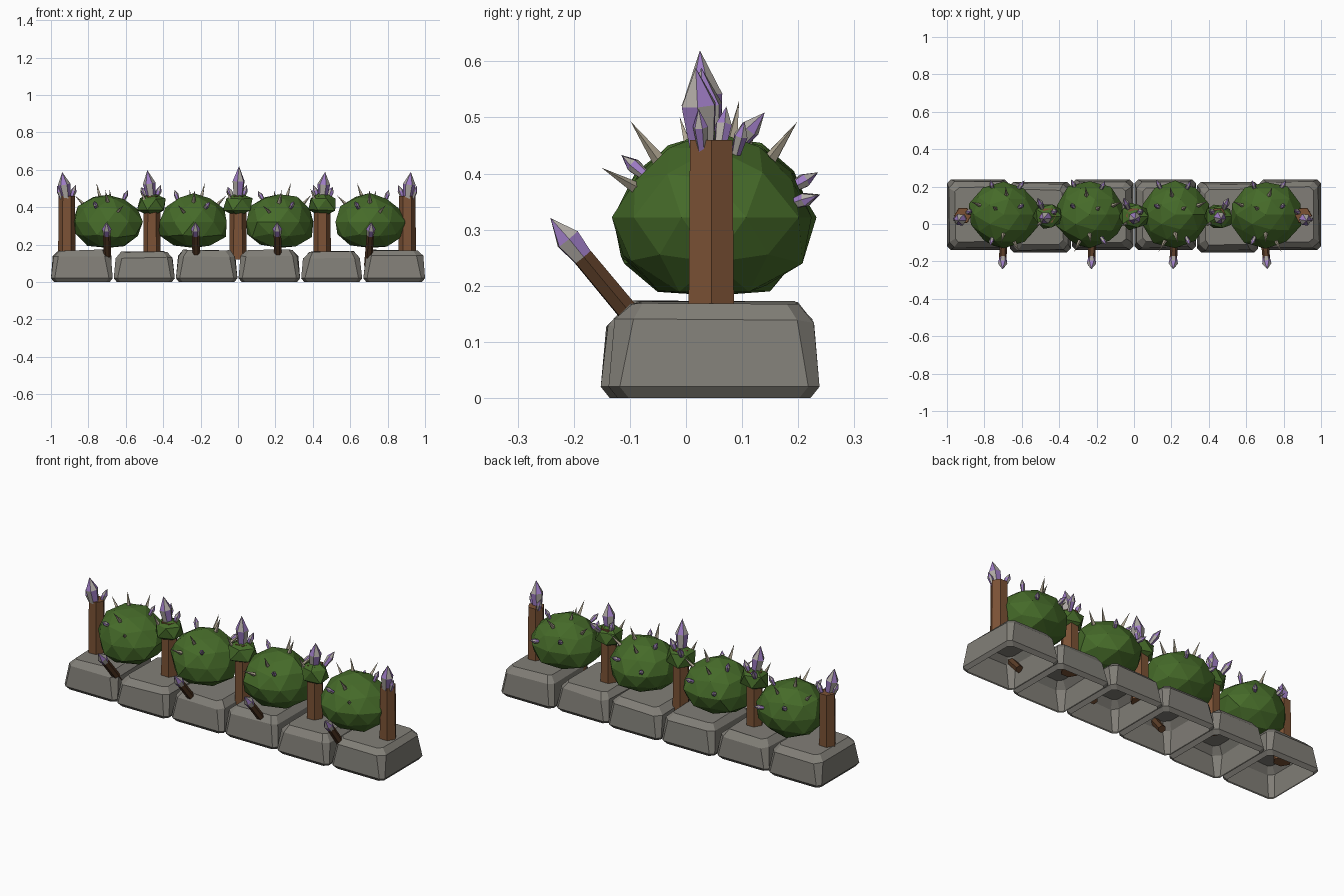
import bpy, bmesh, math, random
from mathutils import Vector

if "Cube" in bpy.data.objects:
    bpy.data.objects.remove(bpy.data.objects["Cube"], do_unlink=True)
rng = random.Random(4)


def material(name, rgb):
    m = bpy.data.materials.new(name)
    m.use_nodes = True
    m.diffuse_color = (*rgb, 1)
    m.node_tree.nodes["Principled BSDF"].inputs["Base Color"].default_value = (*rgb, 1)
    return m


STONE = material("grey stone", (0.22, 0.21, 0.185))
LEAF = material("leaf green", (0.06, 0.145, 0.022))
WOOD = material("brown wood", (0.2, 0.085, 0.036))
DARK_WOOD = material("dark wood", (0.1, 0.045, 0.02))
PURPLE = material("crystal purple", (0.34, 0.2, 0.55))
PALE = material("crystal pale", (0.44, 0.41, 0.38))
THORN = material("thorn bone", (0.42, 0.37, 0.28))


def finish(bm, name, *mats):
    bmesh.ops.recalc_face_normals(bm, faces=bm.faces)
    mesh = bpy.data.meshes.new(name)
    bm.to_mesh(mesh)
    bm.free()
    for m in mats:
        mesh.materials.append(m)
    obj = bpy.data.objects.new(name, mesh)
    bpy.context.collection.objects.link(obj)
    return obj


def skin(bm, rings):
    """Join matching rings of vertices with quads, returning the face rows."""
    n = len(rings[0])
    return [[bm.faces.new((a[i], a[(i + 1) % n], b[(i + 1) % n], b[i])) for i in range(n)]
            for a, b in zip(rings, rings[1:])]


def place(obj, base, direction):
    obj.location = base
    obj.rotation_mode = 'QUATERNION'
    obj.rotation_quaternion = Vector(direction).to_track_quat('Z', 'Y')


def shaft(name, base, direction, length, radius, sides, profile, mats, tip=True):
    """Faceted rod; profile holds (fraction of length, fraction of radius)."""
    bm = bmesh.new()
    rings = []
    for t, r in profile:
        rings.append([bm.verts.new((radius * r * math.cos(math.tau * i / sides),
                                    radius * r * math.sin(math.tau * i / sides), length * t))
                      for i in range(sides)])
    rows = skin(bm, rings)
    bm.faces.new(rings[0])
    if tip:
        apex = bm.verts.new((0, 0, length))
        top = rings[-1]
        rows.append([bm.faces.new((top[i], top[(i + 1) % sides], apex)) for i in range(sides)])
    else:
        bm.faces.new(rings[-1])
    # Facets alternate between the part's colours
    for k, row in enumerate(rows):
        for i, f in enumerate(row):
            f.material_index = (i + k) % len(mats)
    obj = finish(bm, name, *mats)
    place(obj, base, direction)


def crystal(name, base, direction, length, radius):
    shaft(name, base, direction, length, radius, 6, [(0, 0.65), (0.58, 1)], [PURPLE, PALE])


def thorn(name, base, direction, length=0.085):
    shaft(name, base, direction, length, 0.012, 4, [(0, 1)], [THORN])


def stone(name, x0, x1, y0, y1, h):
    """Tapered block with chamfered corners, open underneath."""
    bm = bmesh.new()
    rings = []
    for z, d, c in ((0, 0.016, 0.02), (0.02, 0, 0.02), (h - 0.033, 0.013, 0.03), (h, 0.042, 0.02)):
        a, b, e, f = x0 + d, x1 - d, y0 + d, y1 - d
        pts = [(a + c, e), (b - c, e), (b, e + c), (b, f - c),
               (b - c, f), (a + c, f), (a, f - c), (a, e + c)]
        wob = 0.004 if z > 0.02 else 0
        rings.append([bm.verts.new((x + rng.uniform(-wob, wob), y + rng.uniform(-wob, wob),
                                    z + rng.uniform(-wob, wob))) for x, y in pts])
    skin(bm, rings)
    bm.faces.new(rings[-1])
    finish(bm, name, STONE)


def shrub(name, centre, radii, detail, wobble, flat=-1.0):
    bm = bmesh.new()
    bmesh.ops.create_icosphere(bm, subdivisions=detail, radius=1)
    for v in bm.verts:
        v.co *= 1 + rng.uniform(-wobble, wobble)
        v.co.z = max(v.co.z, flat)
        # fuller below the middle
        s = 1.06 - 0.1 * v.co.z
        v.co = Vector((v.co.x * radii[0] * s, v.co.y * radii[1] * s, v.co.z * radii[2]))
    obj = finish(bm, name, LEAF)
    obj.location = centre


# Stone footing
edges = [-1, -0.667, -0.335, 0, 0.335, 0.667, 1]
for i in range(6):
    odd = i in (1, 4)
    stone(f"stone_block_{i + 1}", edges[i] + 0.003 * (i > 0), edges[i + 1] - 0.003 * (i < 5),
          -0.152 if odd else -0.138, 0.225 if odd else 0.238, 0.162 if odd else 0.17)

# Posts, each crowned by a main crystal and smaller side ones
for i, (x, lean, peak) in enumerate(((-0.915, -0.16, 0.59), (-0.46, -0.15, 0.6), (0, 0.03, 0.62),
                                     (0.45, 0.1, 0.59), (0.905, 0.12, 0.59))):
    inner = 0 < i < 4
    shaft(f"post_{i + 1}", (x, 0.045, 0.12), (0, 0, 1), 0.34, 0.047, 6,
          [(0, 1), (1, 0.93)], [WOOD], tip=False)
    y = 0.04 if inner else 0.03
    crystal(f"post_crystal_{i + 1}", (x, y, 0.43), (lean, -0.08, 1), peak - 0.43, 0.034)
    side = 1 if x <= 0 else -1
    crystal(f"side_crystal_{i + 1}", (x + 0.02 * side, 0.06, 0.44),
            (0.35 * side, 0.15, 1), 0.085, 0.016)
    if inner:
        shrub(f"small_bush_{i}", (x, 0.04, 0.415), (0.082, 0.072, 0.07), 1, 0.1)
        crystal(f"back_crystal_{i}", (x - 0.03 * side, 0.08, 0.44),
                (-0.3 * side, 0.7, 0.8), 0.095, 0.018)
        thorn(f"post_thorn_{i}", (x - 0.035, 0.01, 0.43), (-0.4, -0.3, 1), 0.08)
    else:
        crystal(f"outer_crystal_{i + 1}", (x - 0.025 * side, 0.03, 0.44),
                (-0.35 * side, -0.1, 1), 0.08, 0.014)

# Large bushes with thorns and little crystals; outward directions are shared
THORNS = [(0.0, -0.65, 0.75), (0.72, 0.3, 0.6), (-0.1, 0.65, 0.75),
          (0.25, 0.2, 0.95), (-0.3, -0.85, 0.35)]
SHARDS = [(-0.5, 0.25, 0.8), (0.35, 0.85, 0.35), (-0.45, 0.85, 0.15), (0.35, -0.75, 0.5)]
for i, x in enumerate((-0.697, -0.237, 0.22, 0.705)):
    flip = -1 if i % 3 == 0 else 1
    centre = Vector((x, 0.05, 0.322))
    radii = Vector((0.178, 0.168, 0.15))
    shrub(f"bush_{i + 1}", centre, radii, 2, 0.055, -0.93)
    for group, label in ((THORNS, "thorn"), (SHARDS, "shard")):
        for k, d in enumerate(group):
            d = Vector((d[0] * flip, d[1], d[2])).normalized()
            spot = centre + d * radii * 0.9
            out = d + Vector((rng.uniform(-0.2, 0.2), 0, 0.15))
            if label == "thorn":
                thorn(f"bush_{i + 1}_thorn_{k + 1}", spot, out)
            else:
                crystal(f"bush_{i + 1}_shard_{k + 1}", spot, out, 0.065, 0.013)

# Slanted front stakes with crystal heads
for i, x in enumerate((-0.697, -0.222, 0.215, 0.695)):
    tilt = (0.06 if i == 3 else -0.02, -0.64, 0.77)
    d = Vector(tilt).normalized()
    foot = Vector((x, -0.05, 0.09))
    shaft(f"stake_{i + 1}", foot, d, 0.21, 0.021, 6, [(0, 1), (1, 0.95)], [DARK_WOOD], tip=False)
    crystal(f"stake_crystal_{i + 1}", foot + d * 0.185, d, 0.115, 0.025)
